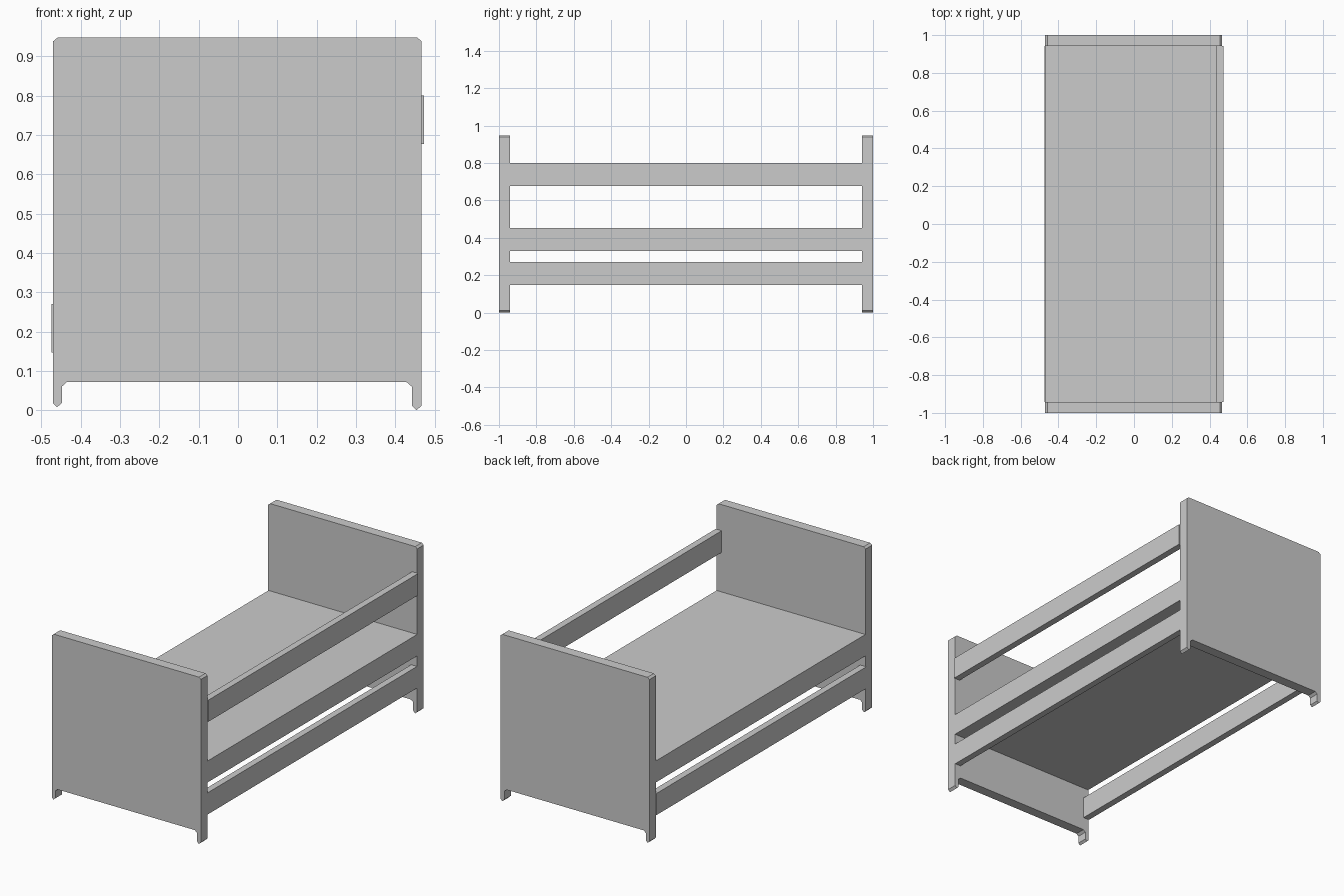
import bpy
import bmesh

cube = bpy.data.objects.get("Cube")
if cube:
    bpy.data.objects.remove(cube, do_unlink=True)

grey = bpy.data.materials.new("light_grey")
grey.use_nodes = True
COLOUR = (0.6, 0.6, 0.6, 1)
grey.diffuse_color = COLOUR
grey.node_tree.nodes["Principled BSDF"].inputs["Base Color"].default_value = COLOUR

END = 0.942  # inner face of the end boards


def extrude_profile(name, points, y0, y1):
    """Extrude an x-z outline along y into a closed flat-faced solid."""
    bm = bmesh.new()
    face = bm.faces.new([bm.verts.new((x, y0, z)) for x, z in points])
    moved = bmesh.ops.extrude_face_region(bm, geom=[face])["geom"]
    verts = [v for v in moved if isinstance(v, bmesh.types.BMVert)]
    bmesh.ops.translate(bm, verts=verts, vec=(0, y1 - y0, 0))
    bmesh.ops.recalc_face_normals(bm, faces=bm.faces)
    mesh = bpy.data.meshes.new(name)
    bm.to_mesh(mesh)
    bm.free()
    mesh.materials.append(grey)
    obj = bpy.data.objects.new(name, mesh)
    bpy.context.collection.objects.link(obj)
    return obj


def bar(name, x0, x1, z0, z1):
    """Box running between the two end boards."""
    return extrude_profile(name, [(x0, z0), (x1, z0), (x1, z1), (x0, z1)], -END, END)


# End boards: chamfered top corners, arched bottom, small pointed feet
board = [
    (-0.47, 0.018), (-0.46, 0.008), (-0.448, 0.018), (-0.448, 0.06), (-0.435, 0.072),
    (0.428, 0.072), (0.442, 0.06), (0.442, 0.012), (0.454, 0), (0.467, 0.012),
    (0.467, 0.938), (0.455, 0.948), (-0.458, 0.948), (-0.47, 0.938),
]
extrude_profile("front_board", board, -1, -END)
extrude_profile("back_board", board, END, 1)

# Mattress base slab
bar("mattress", -0.468, 0.467, 0.33, 0.452)

# Side rails: a lower pair and one guard rail
bar("lower_rail_right", -0.474, -0.436, 0.147, 0.27)
bar("lower_rail_left", 0.429, 0.466, 0.147, 0.27)
bar("guard_rail", 0.435, 0.473, 0.677, 0.8)
